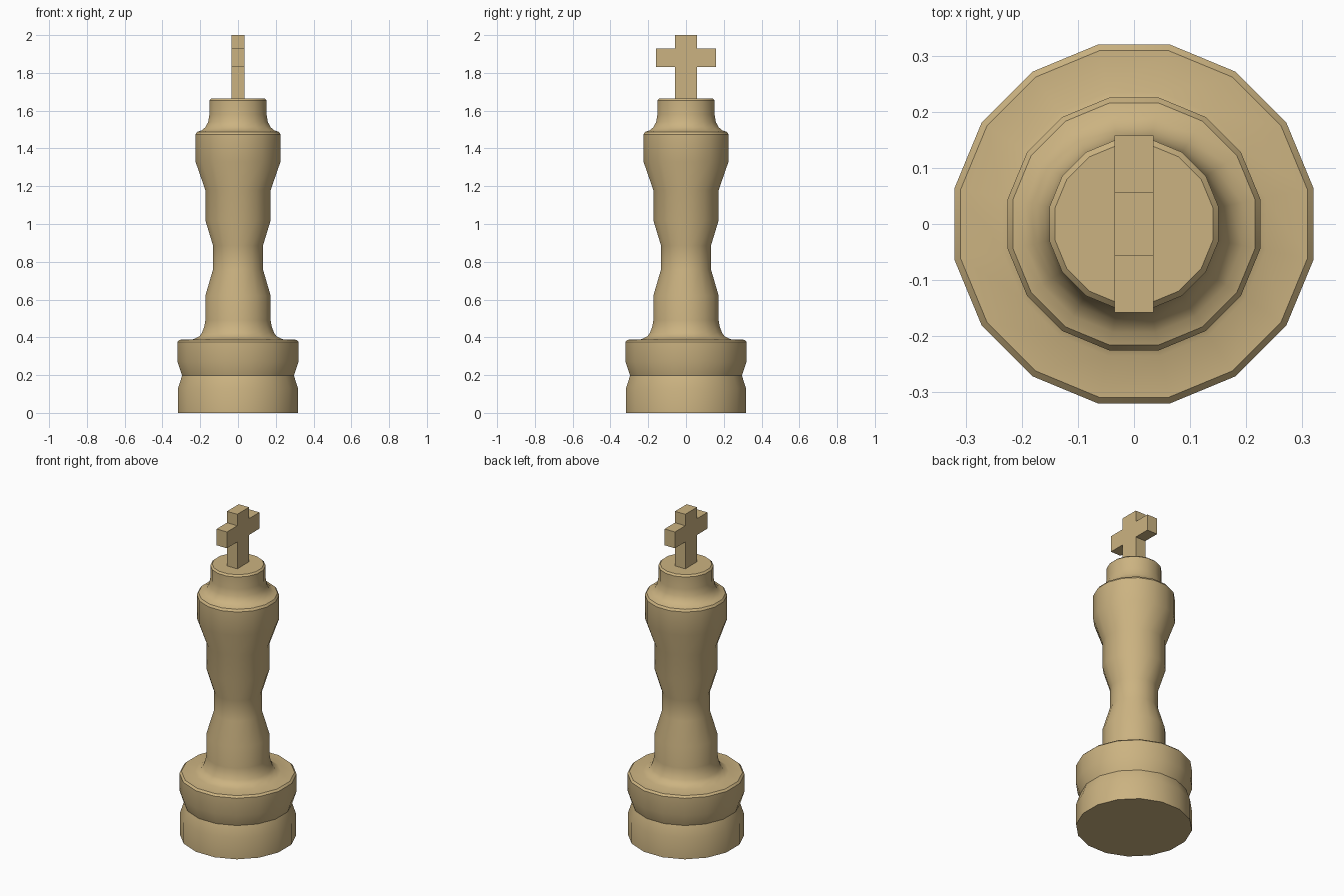
import bpy, bmesh, math

if "Cube" in bpy.data.objects:
    bpy.data.objects.remove(bpy.data.objects["Cube"])

SIDES = 16
wood = bpy.data.materials.new("pale_wood")
wood.diffuse_color = (0.60, 0.45, 0.22, 1)
wood.use_nodes = True
wood.node_tree.nodes["Principled BSDF"].inputs["Base Color"].default_value = wood.diffuse_color


def make_object(name, bm):
    bmesh.ops.recalc_face_normals(bm, faces=bm.faces)
    mesh = bpy.data.meshes.new(name)
    bm.to_mesh(mesh)
    bm.free()
    mesh.materials.append(wood)
    obj = bpy.data.objects.new(name, mesh)
    bpy.context.collection.objects.link(obj)
    return obj


def lathe(name, profile):
    """Turn (half width across flats, z) points into a closed 16-sided solid."""
    bm = bmesh.new()
    rings = []
    for w, z in profile:
        r = w / math.cos(math.pi / SIDES)
        angles = [2 * math.pi * (i + 0.5) / SIDES for i in range(SIDES)]
        rings.append([bm.verts.new((r * math.cos(a), r * math.sin(a), z)) for a in angles])
    for low, high in zip(rings, rings[1:]):
        for i in range(SIDES):
            j = (i + 1) % SIDES
            bm.faces.new((low[i], low[j], high[j], high[i]))
    bm.faces.new(rings[0][::-1])
    bm.faces.new(rings[-1])
    return make_object(name, bm)


# Turned body: grooved base, waisted stem, flared head, collar
body = lathe("turned_body", [
    (0.318, 0), (0.318, 0.13), (0.296, 0.197), (0.320, 0.27),
    (0.320, 0.376), (0.309, 0.387),
    (0.235, 0.390), (0.205, 0.405), (0.190, 0.425), (0.178, 0.46), (0.173, 0.49),
    (0.173, 0.62), (0.132, 0.76), (0.132, 0.885), (0.173, 1.02), (0.173, 1.18),
    (0.225, 1.33), (0.225, 1.475), (0.216, 1.488),
    (0.193, 1.495), (0.172, 1.513), (0.158, 1.54), (0.151, 1.58),
    (0.151, 1.655), (0.141, 1.665)])
bpy.context.view_layer.objects.active = body
body.select_set(True)
bpy.ops.object.shade_smooth_by_angle(angle=math.radians(30))

# Cross finial: one outline in the y-z plane, extruded along x
half = [(0.057, 1.66), (0.057, 1.83), (0.158, 1.83),
        (0.158, 1.93), (0.057, 1.93), (0.057, 2.0)]
outline = half + [(-y, z) for y, z in reversed(half)]
bm = bmesh.new()
face = bm.faces.new([bm.verts.new((-0.035, y, z)) for y, z in outline])
extruded = bmesh.ops.extrude_face_region(bm, geom=[face])["geom"]
bmesh.ops.translate(bm, vec=(0.07, 0, 0),
                    verts=[g for g in extruded if isinstance(g, bmesh.types.BMVert)])
make_object("cross_finial", bm)
